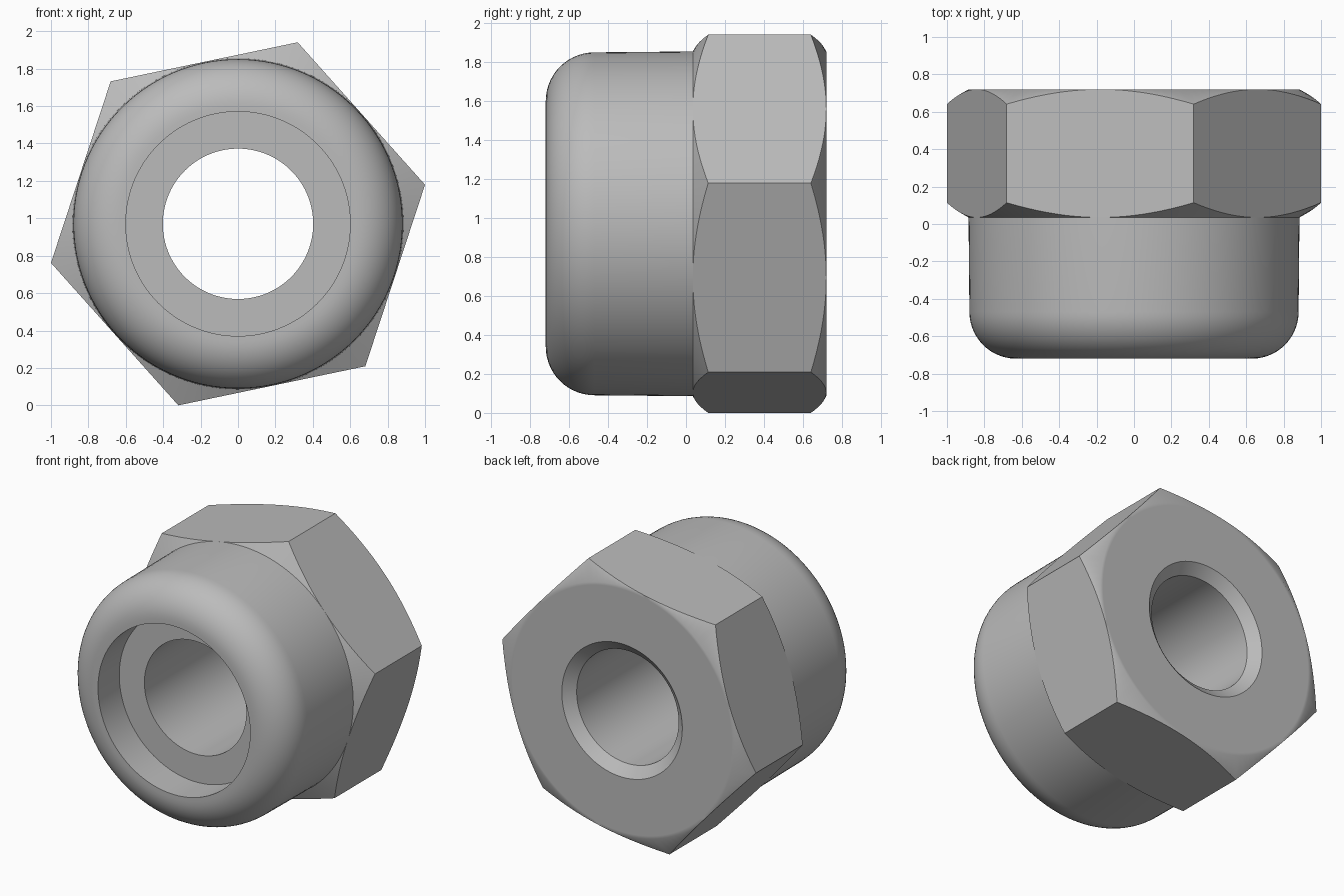
import bpy, bmesh
from math import sin, cos, tan, pi, radians

if "Cube" in bpy.data.objects:
    bpy.data.objects.remove(bpy.data.objects["Cube"], do_unlink=True)

SEGMENTS = 120            # multiple of 12: hits every hex corner and flat centre
TURN = radians(11.8)      # hex rotation about the bore axis
CORNER = 1 / cos(TURN)    # hex corner radius
FLAT = CORNER * cos(pi / 6)
HEIGHT = CORNER * cos(radians(30) - TURN)   # bore axis height
FRONT, SHOULDER, BACK = -0.72, 0.035, 0.72
BORE, RECESS, COLLAR, FILLET = 0.402, 0.6, 0.88, 0.25


def collar_profile():
    """Recess, rounded lip and slightly tapered collar as (radius, y)."""
    points = [(BORE, FRONT + 0.24), (RECESS, FRONT + 0.24), (RECESS, FRONT)]
    steps = 14
    for i in range(steps + 1):
        a = pi / 2 * i / steps
        points.append((COLLAR - FILLET + FILLET * sin(a),
                       FRONT + FILLET - FILLET * cos(a)))
    return points + [(FLAT, SHOULDER)]


def hex_profile(angle):
    """Hex section with both ends cut by a thirty degree cone."""
    from_middle = angle % (pi / 3) - pi / 6
    radius = FLAT / cos(from_middle)
    drop = (radius - FLAT) * tan(radians(30))
    return [(radius, SHOULDER + drop), (radius, BACK - drop),
            (FLAT, BACK), (FLAT - 0.02, BACK),
            (BORE + 0.073, BACK), (BORE, BACK - 0.063)]


# Nut body: sweep the closed section around the bore axis
bm = bmesh.new()
rings = []
for s in range(SEGMENTS):
    angle = 2 * pi * s / SEGMENTS
    section = collar_profile() + hex_profile(angle)
    rings.append([bm.verts.new((r * cos(angle + TURN), y,
                                HEIGHT + r * sin(angle + TURN)))
                  for r, y in section])
for s, ring in enumerate(rings):
    following = rings[(s + 1) % SEGMENTS]
    for k in range(len(ring)):
        n = (k + 1) % len(ring)
        bm.faces.new((ring[k], ring[n], following[n], following[k]))
bmesh.ops.remove_doubles(bm, verts=bm.verts, dist=0.0001)
bmesh.ops.recalc_face_normals(bm, faces=bm.faces)
mesh = bpy.data.meshes.new("lock_nut")
bm.to_mesh(mesh)
bm.free()
nut = bpy.data.objects.new("lock_nut", mesh)
bpy.context.collection.objects.link(nut)

# Plain grey steel
steel = bpy.data.materials.new("grey_steel")
steel.use_nodes = True
grey = (0.5, 0.5, 0.5, 1)
steel.diffuse_color = grey
steel.node_tree.nodes["Principled BSDF"].inputs["Base Color"].default_value = grey
mesh.materials.append(steel)

# Smooth round surfaces, keep hex and bore edges crisp
bpy.ops.object.select_all(action='DESELECT')
nut.select_set(True)
bpy.context.view_layer.objects.active = nut
bpy.ops.object.shade_smooth_by_angle(angle=radians(35))
